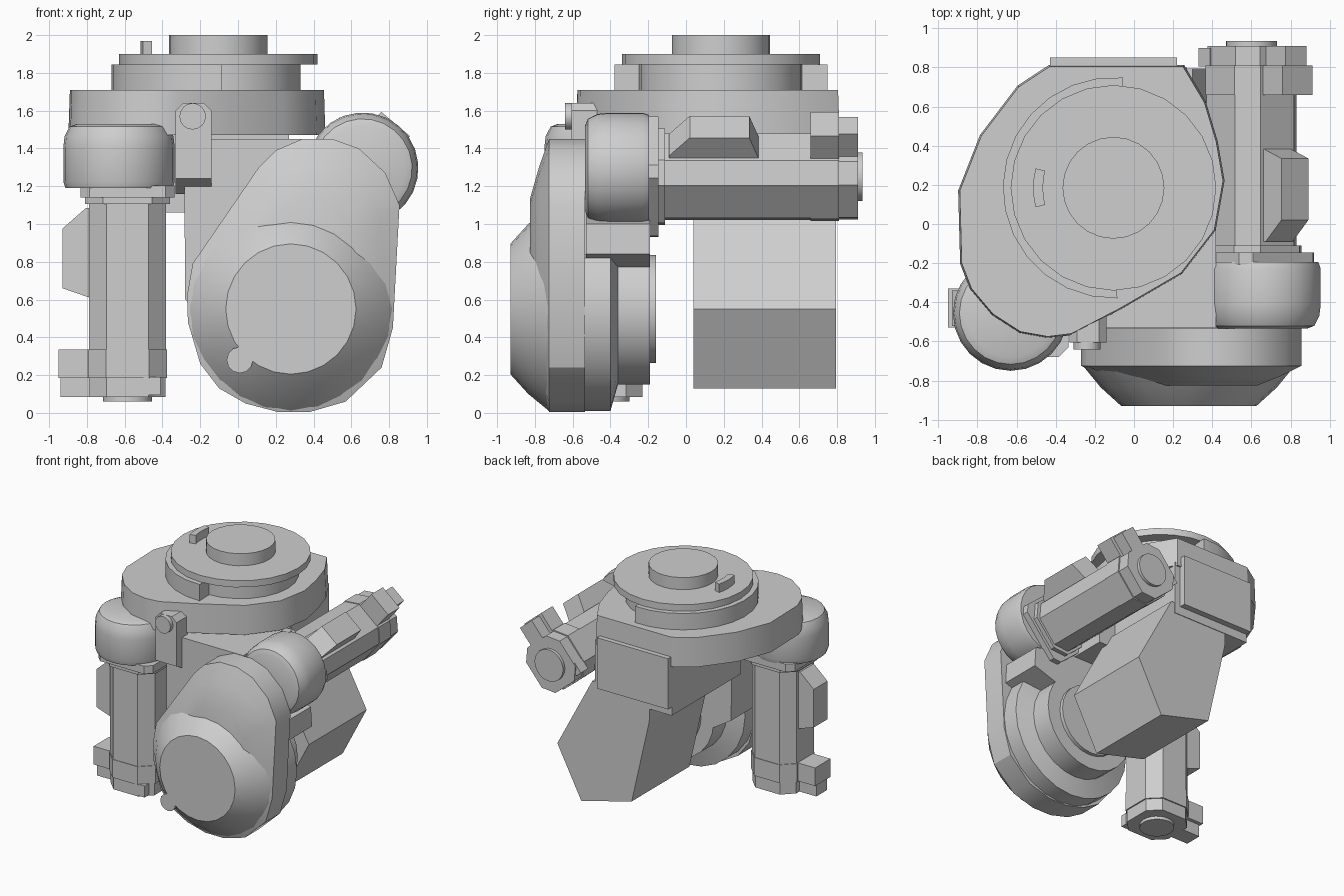
import bpy, bmesh, math
from math import cos, sin, pi, radians
from mathutils import Matrix, Vector

cube = bpy.data.objects.get("Cube")
if cube:
    bpy.data.objects.remove(cube, do_unlink=True)

grey = bpy.data.materials.new("cast_grey")
grey.use_nodes = True
colour = (0.62, 0.62, 0.62, 1)
grey.diffuse_color = colour
grey.node_tree.nodes["Principled BSDF"].inputs["Base Color"].default_value = colour


def loft(name, rings, matrix=Matrix(), smooth=30):
    """Skin a list of equal-length rings and cap both ends."""
    bm = bmesh.new()
    loops = [[bm.verts.new(matrix @ Vector(p)) for p in ring] for ring in rings]
    n = len(loops[0])
    for a, b in zip(loops, loops[1:]):
        for i in range(n):
            j = (i + 1) % n
            bm.faces.new((a[i], a[j], b[j], b[i]))
    bm.faces.new(loops[0])
    bm.faces.new(loops[-1])
    bmesh.ops.recalc_face_normals(bm, faces=bm.faces)
    mesh = bpy.data.meshes.new(name)
    bm.to_mesh(mesh)
    bm.free()
    mesh.materials.append(grey)
    obj = bpy.data.objects.new(name, mesh)
    bpy.context.collection.objects.link(obj)
    if smooth:
        bpy.ops.object.select_all(action='DESELECT')
        obj.select_set(True)
        bpy.context.view_layer.objects.active = obj
        bpy.ops.object.shade_smooth_by_angle(angle=radians(smooth))
    return obj


def up(pts, z):
    return [(x, y, z) for x, y in pts]


def along_y(pts, y):
    return [(x, y, z) for x, z in pts]


def circle(r, n=24, cx=0, cy=0):
    return [(cx + r * cos(2 * pi * i / n), cy + r * sin(2 * pi * i / n)) for i in range(n)]


def shrink(pts, k, c):
    return [(c[0] + (x - c[0]) * k, c[1] + (y - c[1]) * k) for x, y in pts]


def box(name, lo, hi, matrix=Matrix()):
    rect = [(lo[0], lo[1]), (hi[0], lo[1]), (hi[0], hi[1]), (lo[0], hi[1])]
    return loft(name, [up(rect, lo[2]), up(rect, hi[2])], matrix, 0)


def turned(name, profile, matrix=Matrix(), n=24):
    return loft(name, [up(circle(r, n), z) for r, z in profile], matrix)


# Drum with a flat back
drum = [(-.43, .805), (.25, .805), (.36, .62), (.42, .42), (.455, .22), (.41, -.03),
        (.24, -.25), (-.07, -.43), (-.32, -.56), (-.44, -.575), (-.58, -.55),
        (-.72, -.46), (-.83, -.33), (-.88, -.2), (-.89, .17), (-.78, .45), (-.59, .7)]
loft("drum", [up(shrink(drum, 1.012, (-.2, .1)), 1.47), up(drum, 1.71)])

# Turntable stack
pivot = Matrix.Translation((-.105, .185, 0))
turned("turntable_neck", [(.435, 1.7), (.435, 1.85)], pivot)
turned("turntable_disc", [(.525, 1.845), (.525, 1.9)], pivot)
turned("turntable_hub", [(.26, 1.89), (.26, 2)], pivot)


def arc_block(name, r0, r1, a0, a1, z0, z1, n):
    angles = [radians(a0 + (a1 - a0) * i / n) for i in range(n + 1)]
    pts = [(r1 * cos(a), r1 * sin(a)) for a in angles]
    pts += [(r0 * cos(a), r0 * sin(a)) for a in reversed(angles)]
    loft(name, [up(pts, z0), up(pts, z1)], pivot)


arc_block("stop_ring", .4, .565, 85, 272, 1.7, 1.845, 14)
arc_block("stop_key", .36, .41, 166, 194, 1.89, 1.97, 4)

# Body below the drum and its cover plate
under = [(-.43, -.1), (.27, -.1), (.27, .8), (-.43, .8)]
loft("rear_body", [up(under, 1.06), up(under, 1.5)], smooth=0)
box("back_cover", (-.43, .79, 1.13), (.22, .85, 1.55))
slab = [(-.12, .5), (-.28, .6), (-.285, 1.45), (.42, 1.45), (.42, 1.2), (.6, 1.05),
        (.8, 1.0), (.81, .84), (.6, .77), (.28, .5)]
loft("front_body", [along_y(slab, -.53), along_y(slab, -.19)], smooth=0)
bridge = [(-.28, 1.06), (.42, 1.06), (.42, 1.45), (-.28, 1.45)]
loft("body_bridge", [along_y(bridge, -.2), along_y(bridge, .1)], smooth=0)

# Counterweight at the back
weight = [(-.23, 1.15), (-.22, .95), (-.06, .25), (.4, .13), (.62, .55), (.3, 1.15)]
loft("counterweight", [along_y(weight, .04), along_y(weight, .795)], smooth=0)

# Front gear housing with sloping face
shell = [(.21, .005), (.38, .005), (.57, .06), (.76, .24), (.82, .45), (.855, 1.1),
         (.78, 1.27), (.64, 1.4), (.5, 1.45), (.34, 1.45), (.2, 1.39), (.11, 1.3),
         (-.24, .79), (-.27, .62), (-.265, .48), (-.2, .26), (-.1, .13), (.04, .05)]
middle = (.33, .72)
loft("gear_housing", [along_y(shell, -.535), along_y(shell, -.725),
                      along_y(shrink(shell, .81, middle), -.775),
                      along_y(shrink(shell, .57, middle), -.825)])
hub = (.28, .55)


def hub_rings(profile):
    return [along_y(circle(r, 24, *hub), y) for r, y in profile]


loft("housing_dome", hub_rings([(.54, -.725), (.45, -.835), (.345, -.93)]))
loft("dome_lug", [along_y(circle(.07, 12, .01, .28), y) for y in (-.75, -.93)])

# Rear of the lower housing, flattened on top
def flat_top(r):
    return [(x, min(z, .84)) for x, z in circle(r, 24, *hub)]


loft("housing_back", [along_y(flat_top(r), y)
                      for r, y in ((.54, -.56), (.54, -.4), (.4, -.36), (.4, -.19))])
loft("bearing_cap", hub_rings([(.285, -.2), (.285, -.16)]))


# Motor pointing along local +Z, with its boxes on local +X
def motor(label, elbow, offset, z_axis, x_axis):
    z, x = Vector(z_axis), Vector(x_axis).normalized()
    rot = Matrix((x, z.cross(x), z)).transposed().to_4x4()
    e = Matrix.Translation(elbow) @ rot
    m = Matrix.Translation(Vector(elbow) + Vector(offset)) @ rot
    turned(label + "_elbow", [(.225, -.335), (.262, -.32), (.288, -.27), (.295, -.21),
                              (.295, -.03), (.283, .005)], e)

    def octagon(a, f):
        return [(a, -f), (a, f), (f, a), (-f, a), (-a, f), (-a, -f), (-f, -a), (f, -a)]

    def section(part, a, f, z0, z1):
        loft(label + part, [up(octagon(a, f), z0), up(octagon(a, f), z1)], m, 0)

    section("_flange", .25, .2, -.01, .055)
    section("_neck", .225, .13, .04, .09)
    section("_barrel", .205, .112, .08, .87)
    section("_collar", .21, .115, .86, 1.01)
    section("_end", .2, .112, 1, 1.11)
    turned(label + "_cap", [(.13, 1.1), (.13, 1.135)], m)
    # Terminal box with sloped ends
    side = [(.15, .11), (.22, .11), (.345, .22), (.345, .535), (.2, .585), (.15, .585)]
    loft(label + "_terminal_box", [[(a, w, b) for a, b in side] for w in (-.09, .09)], m, 0)
    box(label + "_plug_block", (.15, -.1, .86), (.365, .1, 1.01), m)
    box(label + "_plug_end", (.15, -.07, 1), (.355, .07, 1.11), m)
    box(label + "_socket", (-.175, -.205, 1.005), (-.085, -.15, 1.1), m)


motor("upright_motor", (-.63, -.455, 1.195), (.045, .025, 0), (0, 0, -1), (-1, 0, 0))
motor("level_motor", (.66, -.2, 1.295), (-.06, 0, -.045), (0, 1, 0),
      (cos(radians(50)), 0, sin(radians(50))))

# Sensor bracket with its round knob
front = [(-.33, 1.24), (-.14, 1.24), (-.14, 1.6), (-.18, 1.64), (-.29, 1.64), (-.33, 1.6)]
back = [(x, 1.16 if z == 1.24 else z) for x, z in front]
loft("sensor_bracket", [along_y(front, -.605), along_y(back, -.46)], smooth=0)
loft("sensor_knob", [along_y(circle(.07, 16, -.24, 1.57), y) for y in (-.6, -.64)])
